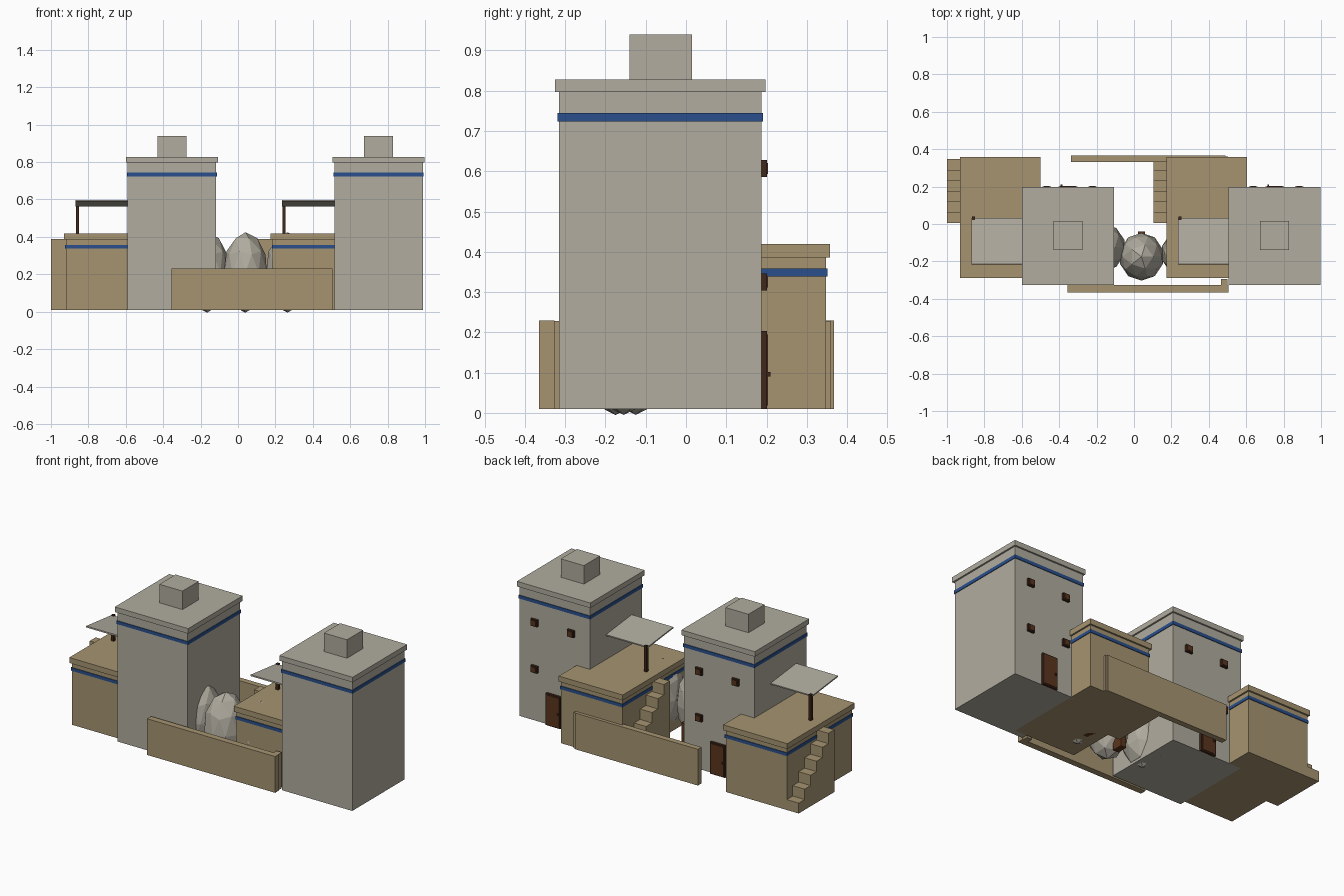
import bpy
import bmesh
from mathutils import Matrix, Vector

cube = bpy.data.objects.get("Cube")
if cube:
    bpy.data.objects.remove(cube)


def material(name, r, g, b):
    m = bpy.data.materials.new(name)
    m.use_nodes = True
    m.diffuse_color = (r, g, b, 1)
    m.node_tree.nodes["Principled BSDF"].inputs["Base Color"].default_value = (r, g, b, 1)
    return m


STONE = material("grey stone", 0.44, 0.415, 0.35)
CLAY = material("tan clay", 0.38, 0.296, 0.165)
BLUE = material("blue trim", 0.023, 0.08, 0.265)
WOOD = material("brown wood", 0.105, 0.036, 0.013)
DARK = material("dark wood", 0.05, 0.02, 0.01)


def finish(name, bm, mat):
    bmesh.ops.recalc_face_normals(bm, faces=bm.faces)
    mesh = bpy.data.meshes.new(name)
    bm.to_mesh(mesh)
    bm.free()
    mesh.materials.append(mat)
    obj = bpy.data.objects.new(name, mesh)
    bpy.context.collection.objects.link(obj)
    return obj


def box(name, x, y, z, mat, tilt=0):
    """Box from (low, high) ranges, optionally tilted about x."""
    ranges = (x, y, z)
    centre = Vector([(a + b) / 2 for a, b in ranges])
    size = Vector([b - a for a, b in ranges])
    bm = bmesh.new()
    bmesh.ops.create_cube(bm, size=1, matrix=Matrix.Diagonal(size).to_4x4())
    obj = finish(name, bm, mat)
    obj.location = centre
    obj.rotation_euler.x = tilt
    return obj


def grow(r, d):
    return (r[0] - d, r[1] + d)


def walled_block(name, x, y, top, cap_top, band, mat):
    """Block with a blue band and an overhanging roof slab."""
    box(name + "_body", x, y, (GROUND, top), mat)
    box(name + "_band", grow(x, 0.004), grow(y, 0.004), band, BLUE)
    box(name + "_roof", grow(x, 0.01), grow(y, 0.01), (top, cap_top), mat)


def stairs(name, x, y, top, count):
    """Solid staircase rising towards -y."""
    run, rise = (y[1] - y[0]) / count, (top - GROUND) / count
    profile = [(y[0], GROUND), (y[1], GROUND)]
    for i in range(count):
        profile += [(y[1] - i * run, GROUND + (i + 1) * rise),
                    (y[1] - (i + 1) * run, GROUND + (i + 1) * rise)]
    bm = bmesh.new()
    face = bm.faces.new([bm.verts.new((x[0], py, pz)) for py, pz in profile])
    new = bmesh.ops.extrude_face_region(bm, geom=[face])["geom"]
    bmesh.ops.translate(bm, vec=(x[1] - x[0], 0, 0),
                        verts=[v for v in new if isinstance(v, bmesh.types.BMVert)])
    finish(name, bm, CLAY)


def framed(name, x, z, y, frame):
    """Dark frame with a wooden panel set on it."""
    box(name + "_frame", x, (y - 0.005, y + 0.011), z, DARK)
    box(name + "_panel", grow(x, -frame), (y, y + 0.014), grow(z, -frame), WOOD)


GROUND = 0.01

# Two matching houses side by side
for side, dx in (("right", 0), ("left", 1.105)):
    def span(a, b):
        return (a + dx, b + dx)

    # Tall tower with rooftop block
    walled_block(side + "_tower", span(-0.59, -0.117), (-0.315, 0.187),
                 0.797, 0.828, (0.724, 0.744), STONE)
    box(side + "_rooftop_block", span(-0.43, -0.275), (-0.14, 0.015), (0.828, 0.94), STONE)

    # Door and four windows on the back of the tower
    framed(side + "_door", span(-0.403, -0.302), (GROUND, 0.203), 0.19, 0.008)
    box(side + "_door_handle", span(-0.392, -0.382), (0.2, 0.21), (0.09, 0.102), DARK)
    for wx in (-0.467, -0.222):
        for wz in (0.325, 0.607):
            framed(side + "_window", span(wx - 0.022, wx + 0.022),
                   (wz - 0.021, wz + 0.021), 0.19, 0.007)

    # Low annex with outside stairs
    walled_block(side + "_annex", span(-0.92, -0.51), (-0.28, 0.347),
                 0.386, 0.419, (0.339, 0.358), CLAY)
    stairs(side + "_stairs", span(-1.0, -0.915), (0.005, 0.347), 0.388, 6)

    # Sloping awning on one post
    box(side + "_awning", span(-0.87, -0.55), (-0.216, 0.032), (0.576, 0.584), STONE, -0.11)
    box(side + "_awning_post", span(-0.867, -0.85), (0.022, 0.039), (0.41, 0.576), DARK)

# Faceted egg-shaped boulders, each with a small door
for bx, by in ((-0.165, -0.125), (0.04, -0.175), (0.265, -0.155)):
    bm = bmesh.new()
    bmesh.ops.create_icosphere(bm, subdivisions=2, radius=1)
    bmesh.ops.scale(bm, vec=(0.12, 0.128, 0.215), verts=bm.verts)
    finish("boulder", bm, STONE).location = (bx, by, 0.21)
    box("boulder_door", (bx - 0.019, bx + 0.019), (by + 0.07, by + 0.135), (GROUND, 0.13), WOOD)

# Courtyard walls with short return ends
box("front_wall", (-0.355, 0.505), (-0.365, -0.327), (GROUND, 0.23), CLAY)
box("front_wall_end", (0.465, 0.5), (-0.34, -0.295), (GROUND, 0.228), CLAY)
box("back_wall", (-0.337, 0.49), (0.332, 0.367), (GROUND, 0.23), CLAY)
box("back_wall_end", (0.465, 0.502), (0.325, 0.36), (GROUND, 0.228), CLAY)
